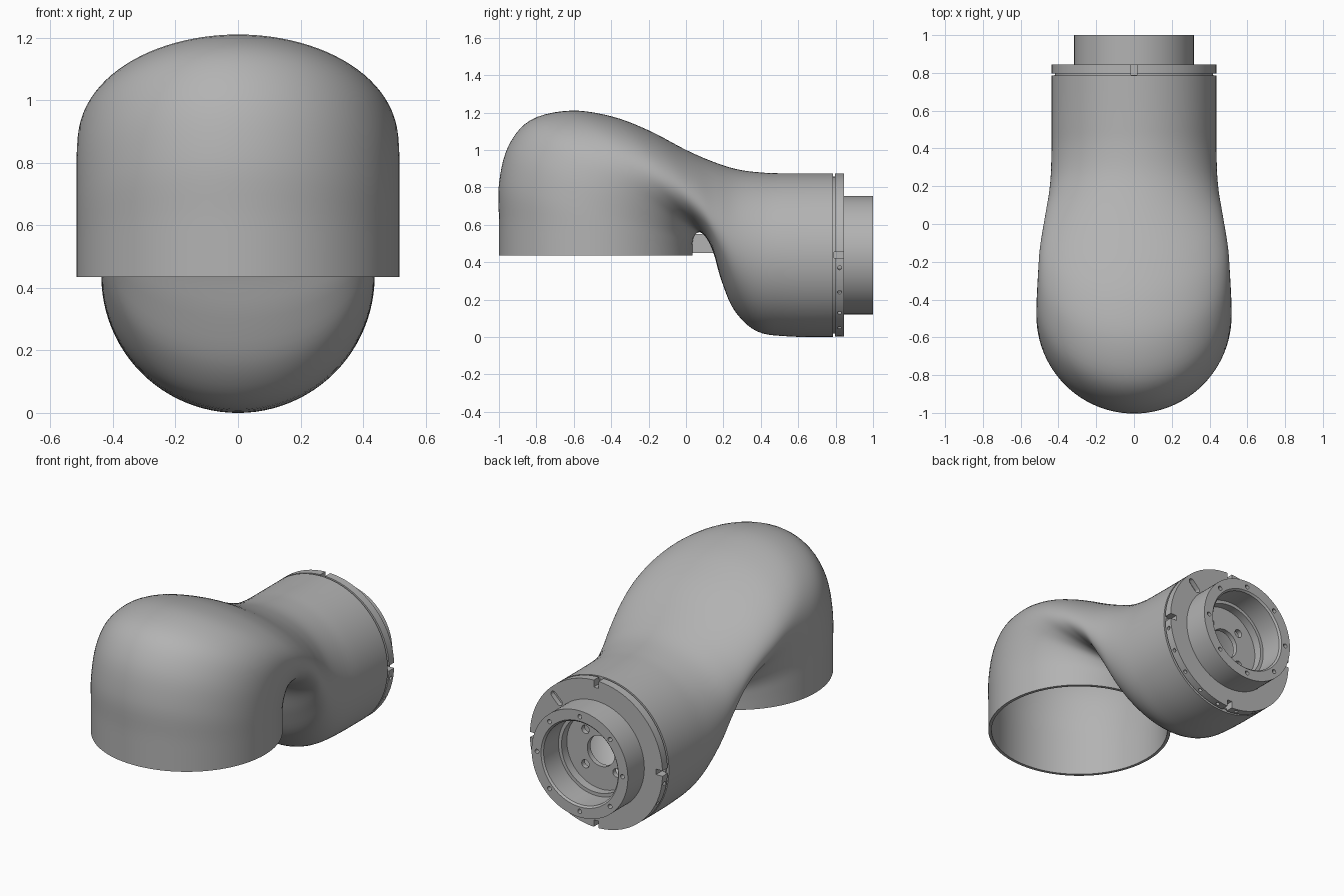
import bpy, bmesh, math
from mathutils import Matrix, Vector

cube = bpy.data.objects.get("Cube")
if cube:
    bpy.data.objects.remove(cube, do_unlink=True)

AXIS_Z = 0.438   # height of the horizontal tube's axis

grey = bpy.data.materials.new("plain grey")
grey.use_nodes = True
COLOUR = (0.45, 0.45, 0.45, 1)
grey.diffuse_color = COLOUR
grey.node_tree.nodes["Principled BSDF"].inputs["Base Color"].default_value = COLOUR


def make(name, bm):
    bmesh.ops.recalc_face_normals(bm, faces=bm.faces)
    mesh = bpy.data.meshes.new(name)
    bm.to_mesh(mesh)
    bm.free()
    obj = bpy.data.objects.new(name, mesh)
    bpy.context.collection.objects.link(obj)
    mesh.materials.append(grey)
    return obj


def activate(obj):
    bpy.ops.object.select_all(action='DESELECT')
    obj.select_set(True)
    bpy.context.view_layer.objects.active = obj


def smooth(obj, angle=35):
    activate(obj)
    bpy.ops.object.shade_smooth_by_angle(angle=math.radians(angle))


def skin(bm, rings, closed=False):
    """Join successive vertex rings with quads."""
    pairs = list(zip(rings, rings[1:])) + ([(rings[-1], rings[0])] if closed else [])
    for a, b in pairs:
        for i in range(len(a)):
            j = (i + 1) % len(a)
            bm.faces.new((a[i], a[j], b[j], b[i]))


def catmull(points, steps):
    """Smooth curve through tuples of any length."""
    pts = [points[0]] + points + [points[-1]]
    out = []
    for p, q, r, s in zip(pts, pts[1:], pts[2:], pts[3:]):
        for k in range(steps):
            t = k / steps
            out.append([b + t * (c - a) / 2
                        + t * t * (a - 2.5 * b + 2 * c - d / 2)
                        + t ** 3 * (1.5 * (b - c) + (d - a) / 2)
                        for a, b, c, d in zip(p, q, r, s)])
    return out + [list(points[-1])]


# Elbow shell: outer y, outer z, inner y, inner z, half width of each section
stations = [
    (-1, .435, .035, .435, .517),
    (-1, .62, .035, .49, .517),
    (-1, .82, .04, .53, .517),
    (-.95, 1.02, .055, .553, .517),
    (-.83, 1.16, .07, .56, .514),
    (-.62, 1.21, .085, .555, .508),
    (-.4, 1.18, .1, .54, .5),
    (-.2, 1.105, .12, .51, .484),
    (0, 1, .15, .44, .465),
    (.15, .935, .19, .3, .449),
    (.28, .895, .26, .14, .44),
    (.42, .878, .38, .03, .437),
    (.55, .875, .55, .003, .437),
    (.785, .875, .785, 0, .437),
]
bm = bmesh.new()
rings = []
SIDES = 96
for oy, oz, iy, iz, w in catmull(stations, 5):
    outer, inner = Vector((0, oy, oz)), Vector((0, iy, iz))
    mid, arm = (outer + inner) / 2, (outer - inner) / 2
    rings.append([bm.verts.new(mid + arm * math.cos(t) + Vector((w * math.sin(t), 0, 0)))
                  for t in (math.tau * i / SIDES for i in range(SIDES))])
skin(bm, rings)
elbow = make("elbow_shell", bm)
wall = elbow.modifiers.new("wall", 'SOLIDIFY')
wall.thickness = 0.018
wall.offset = -1
activate(elbow)
bpy.ops.object.modifier_apply(modifier=wall.name)
smooth(elbow)

# Small web in the crook of the elbow
bm = bmesh.new()
bmesh.ops.create_cube(bm, size=1, matrix=Matrix.Translation((0, .09, .5))
                      @ Matrix.Diagonal((.02, .12, .1, 1)))
make("crook_web", bm)

# Rear adapter: flange, spigot, stepped bore and inner plate turned about y
profile = [(.09, .77), (.42, .77), (.42, .797), (.437, .797), (.437, .845),
           (.317, .845), (.317, 1), (.255, 1), (.245, .99), (.245, .85),
           (.225, .85), (.225, .8), (.09, .8)]
bm = bmesh.new()
rings = [[bm.verts.new((r * math.cos(t), y, AXIS_Z + r * math.sin(t)))
          for t in (math.tau * i / SIDES for i in range(SIDES))] for r, y in profile]
skin(bm, rings, closed=True)
adapter = make("rear_adapter", bm)

# Cutters for the holes, slot and notches
bm = bmesh.new()


def place(radius, degrees, y):
    """Frame on the tube axis: local x points outward, local y along the tube."""
    return (Matrix.Translation((0, y, AXIS_Z))
            @ Matrix.Rotation(-math.radians(degrees), 4, 'Y')
            @ Matrix.Translation((radius, 0, 0)))


def drill(frame, radius, depth, turn):
    bmesh.ops.create_cone(bm, cap_ends=True, segments=16, radius1=radius, radius2=radius,
                          depth=depth, matrix=frame @ Matrix.Rotation(math.pi / 2, 4, turn))


def block(frame, size):
    bmesh.ops.create_cube(bm, size=1, matrix=frame @ Matrix.Diagonal((*size, 1)))


for k in range(8):                       # bolt holes in the spigot face
    drill(place(.282, 45 * k, 1), .013, .08, 'X')
for k in range(4):                       # rim notches and inner plate holes
    block(place(.43, 90 * k, .825), (.07, .07, .032))
    drill(place(.145, 90 * k + 45, .79), .025, .1, 'X')
for k in range(10):                      # set screw holes under the rim
    drill(place(.437, -9 - 18 * k, .821), .011, .04, 'Y')

# Radial slot with rounded ends
slot = place(.37, 45, .845)
ends = []
for side in (-1, 1):
    for i in range(9):
        a = math.pi * i / 8 - math.pi / 2
        ends.append((side * (.028 + .018 * math.cos(a)), side * .018 * math.sin(a)))
caps = [[bm.verts.new(slot @ Vector((u, y, v))) for u, v in ends] for y in (-.03, .03)]
skin(bm, caps)
for cap in caps:
    bm.faces.new(cap)

cutter = make("adapter_cutter", bm)
cutter.hide_render = True
cut = adapter.modifiers.new("holes", 'BOOLEAN')
cut.operation = 'DIFFERENCE'
cut.solver = 'EXACT'
cut.object = cutter
activate(adapter)
bpy.ops.object.modifier_apply(modifier=cut.name)
bpy.data.objects.remove(cutter, do_unlink=True)
smooth(adapter, 30)
